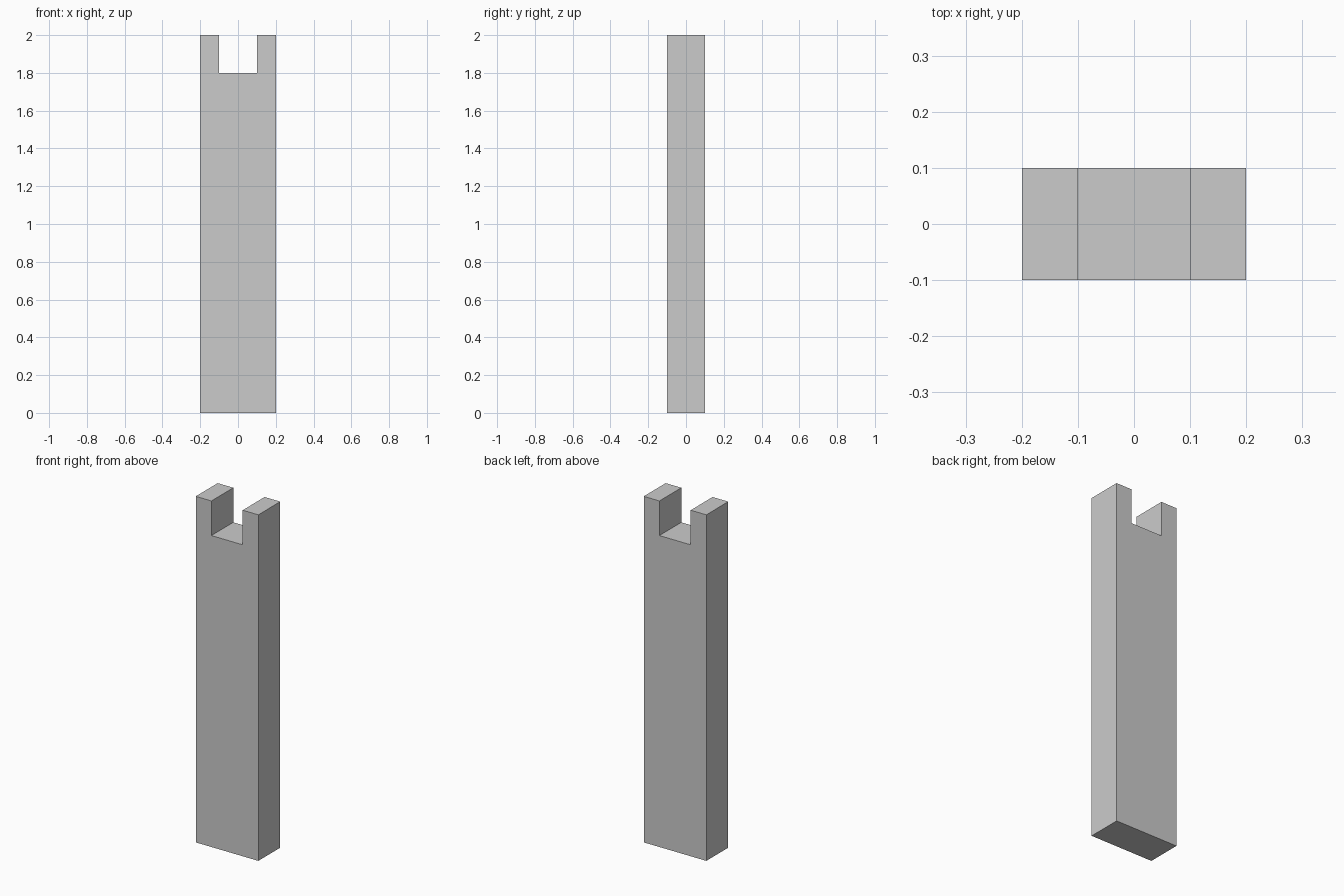
import bpy
import bmesh

if "Cube" in bpy.data.objects:
    bpy.data.objects.remove(bpy.data.objects["Cube"])

HALF_WIDTH, HALF_DEPTH, HEIGHT = 0.2, 0.1, 2.0
NOTCH_HALF, NOTCH_FLOOR = 0.1, 1.8

# Front outline: right half, then mirrored to the left
right = [(HALF_WIDTH, 0), (HALF_WIDTH, HEIGHT), (NOTCH_HALF, HEIGHT), (NOTCH_HALF, NOTCH_FLOOR)]
outline = right + [(-x, z) for x, z in reversed(right)]

# Notched post: outline extruded from front to back
bm = bmesh.new()
face = bm.faces.new([bm.verts.new((x, -HALF_DEPTH, z)) for x, z in outline])
extruded = bmesh.ops.extrude_face_region(bm, geom=[face])["geom"]
verts = [v for v in extruded if isinstance(v, bmesh.types.BMVert)]
bmesh.ops.translate(bm, verts=verts, vec=(0, 2 * HALF_DEPTH, 0))
bmesh.ops.recalc_face_normals(bm, faces=bm.faces)

mesh = bpy.data.meshes.new("notched_post")
bm.to_mesh(mesh)
bm.free()
bpy.context.collection.objects.link(bpy.data.objects.new("notched_post", mesh))
